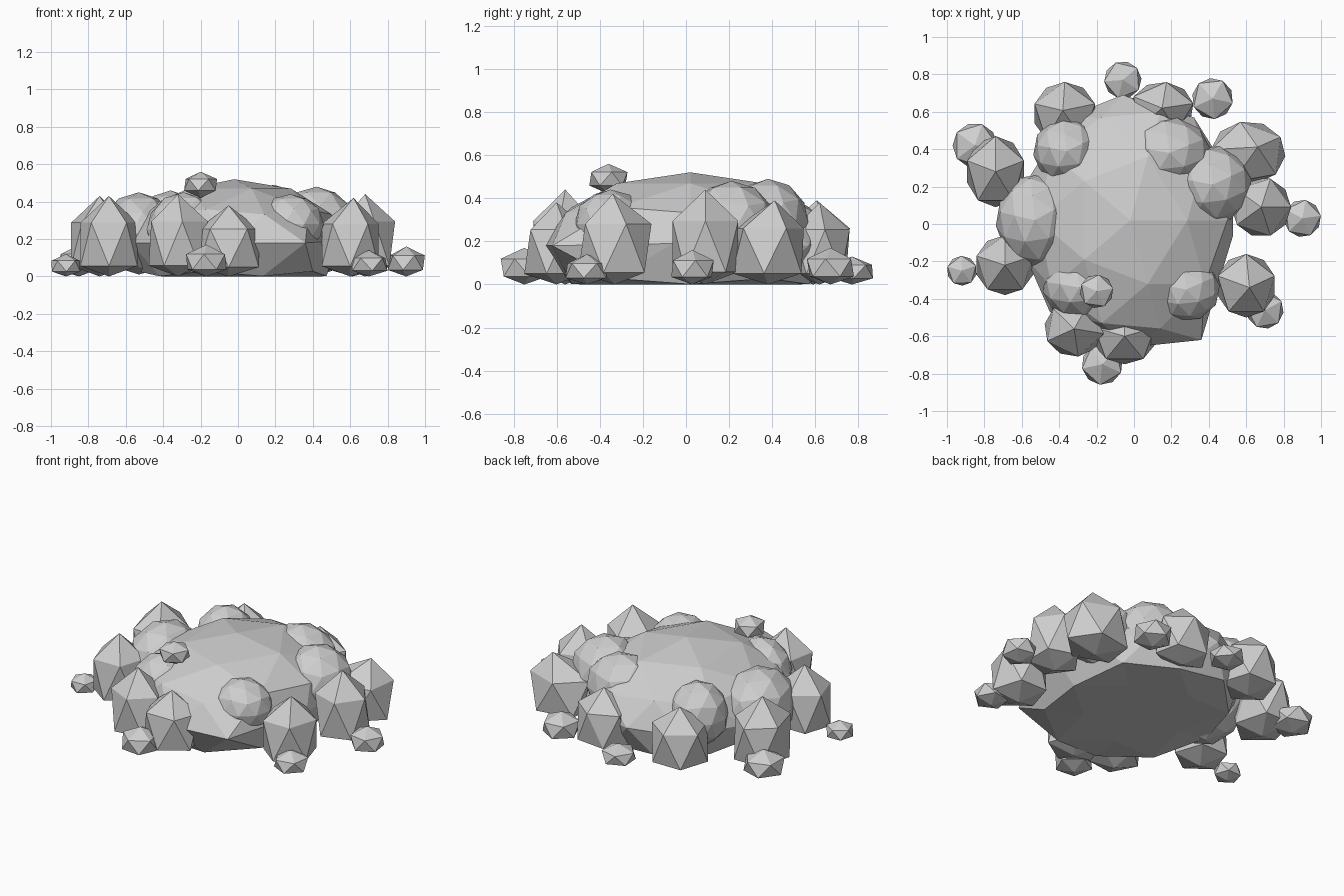
import bpy
import bmesh
import math
from mathutils import Vector

# Remove the default cube only
default_cube = bpy.data.objects.get("Cube")
if default_cube:
    bpy.data.objects.remove(default_cube, do_unlink=True)

# One grey stone material
stone = bpy.data.materials.new("grey_stone")
stone.use_nodes = True
stone_colour = (0.62, 0.62, 0.62, 1.0)
stone.diffuse_color = stone_colour
stone.node_tree.nodes["Principled BSDF"].inputs["Base Color"].default_value = stone_colour


def add_stone(name, centre, radii, spin=0.0, detail=1, pulls=()):
    """Faceted boulder whose underside is pressed flat on the ground."""
    bm = bmesh.new()
    bmesh.ops.create_icosphere(bm, subdivisions=detail, radius=1.0)
    turn = math.radians(spin)
    for v in bm.verts:
        x, y, z = v.co
        rx = x * math.cos(turn) - y * math.sin(turn)
        ry = x * math.sin(turn) + y * math.cos(turn)
        v.co = (centre[0] + rx * radii[0],
                centre[1] + ry * radii[1],
                max(0.0, centre[2] + z * radii[2]))
    # Drag the nearest corners to give the stone an irregular outline
    for target in map(Vector, pulls):
        nearest = min(bm.verts, key=lambda v: (v.co - target).length)
        nearest.co = target
    bmesh.ops.dissolve_degenerate(bm, edges=bm.edges, dist=0.0001)
    bmesh.ops.recalc_face_normals(bm, faces=bm.faces)
    mesh = bpy.data.meshes.new(name)
    bm.to_mesh(mesh)
    bm.free()
    mesh.materials.append(stone)
    obj = bpy.data.objects.new(name, mesh)
    bpy.context.scene.collection.objects.link(obj)
    return obj


# Broad central mound with a flat base
add_stone("central_mound", (-0.02, 0.02, 0.18), (0.58, 0.68, 0.34), detail=2,
          pulls=[(0.36, -0.62, 0.18), (0.53, -0.06, 0.19), (-0.06, 0.69, 0.2),
                 (-0.45, -0.47, 0.18)])

# Upright boulders around the mound: x, y, half width, half depth, top, spin, outward lean
boulders = {
    "back_right": (-0.37, 0.59, 0.17, 0.17, 0.39, 18, 0.02),
    "back_left": (0.15, 0.62, 0.17, 0.14, 0.38, 10, 0),
    "left_back": (0.61, 0.38, 0.2, 0.17, 0.39, 30, 0.06),
    "left_middle": (0.68, 0.09, 0.16, 0.16, 0.44, 0, 0),
    "left_front": (0.60, -0.33, 0.16, 0.17, 0.42, 18, 0.02),
    "front_middle": (-0.05, -0.6, 0.17, 0.15, 0.38, 18, 0),
    "front_right": (-0.32, -0.56, 0.16, 0.15, 0.44, -10, 0),
    "right_front": (-0.69, -0.22, 0.16, 0.16, 0.43, 18, 0),
    "right_back": (-0.74, 0.28, 0.16, 0.19, 0.43, 18, 0),
}
ring = 2 / math.sqrt(5)  # widest ring of a unit icosahedron
for place, (x, y, width, depth, top, spin, lean) in boulders.items():
    middle = top * 0.4
    outward = Vector((x, y, 0)).normalized() * lean
    add_stone(place + "_boulder", (x, y, middle),
              (width / ring, depth / ring, top - middle), spin,
              pulls=[Vector((x, y, top)) + outward])

# Low lumps swelling out of the mound: x, y, z, half width, half depth, half height
lumps = {
    "back_right": (-0.36, 0.39, 0.26, 0.18, 0.18, 0.2),
    "back_left": (0.19, 0.38, 0.29, 0.22, 0.19, 0.2),
    "left": (0.42, 0.21, 0.27, 0.21, 0.21, 0.21),
    "right": (-0.53, 0.02, 0.23, 0.21, 0.25, 0.22),
    "front_right": (-0.29, -0.34, 0.25, 0.2, 0.17, 0.2),
    "front_left": (0.28, -0.35, 0.28, 0.18, 0.17, 0.16),
}
for place, (x, y, z, width, depth, height) in lumps.items():
    add_stone(place + "_lump", (x, y, z), (width, depth, height), 25, detail=2)

# Small pebbles lying around the outside: x, y, radius, top
pebbles = {
    "right_back": (-0.85, 0.42, 0.12, 0.17),
    "right_front": (-0.92, -0.25, 0.08, 0.12),
    "back": (-0.06, 0.77, 0.1, 0.13),
    "back_left": (0.42, 0.67, 0.11, 0.17),
    "left": (0.90, 0.03, 0.1, 0.16),
    "left_front": (0.70, -0.46, 0.1, 0.14),
    "front": (-0.17, -0.75, 0.11, 0.17),
}
for index, (place, (x, y, radius, top)) in enumerate(pebbles.items()):
    middle = top * 0.46
    add_stone(place + "_pebble", (x, y, middle),
              (radius / ring, radius / ring, top - middle), index * 20)

# Pebble perched on the front right lump
add_stone("perched_pebble", (-0.2, -0.36, 0.49), (0.1, 0.1, 0.07), 10)
